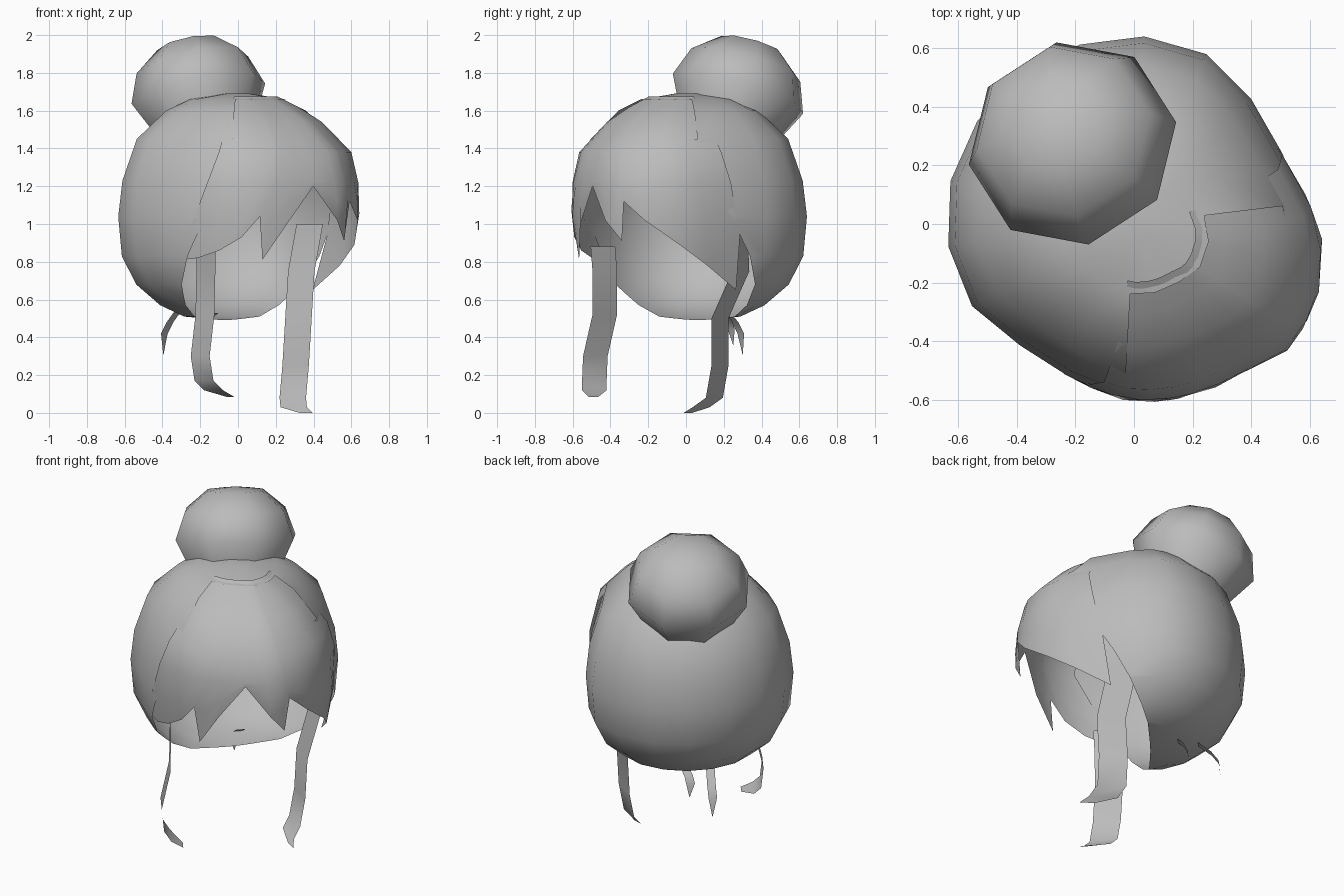
import bpy, bmesh
from math import sin, cos, atan2, degrees, radians, pi
from mathutils import Vector, Matrix

if "Cube" in bpy.data.objects:
    bpy.data.objects.remove(bpy.data.objects["Cube"])

hair = bpy.data.materials.new("hair grey")
hair.diffuse_color = (0.5, 0.5, 0.5, 1)
hair.use_nodes = True
hair.node_tree.nodes["Principled BSDF"].inputs["Base Color"].default_value = hair.diffuse_color


def to_world(u, v, z):
    """Head space (u = side, v = face direction) to world; the head is turned."""
    return Vector((0.8 * u + 0.6 * v, 0.6 * u - 0.8 * v, z))


def interp(table, x):
    """Linear interpolation in a list of (x, y) pairs."""
    for (x0, y0), (x1, y1) in zip(table, table[1:]):
        if x <= x1:
            return y0 + (y1 - y0) * (max(x, x0) - x0) / (x1 - x0)
    return table[-1][1]


# Plan radius of the head by angle (0 = face direction), and height profiles
plan = [(-180, .64), (-160, .64), (-132, .645), (-104, .63), (-90, .595), (-73, .55),
        (-49, .58), (-39, .6), (0, .625), (14, .675), (34, .667), (50, .635),
        (74, .56), (89, .56), (125, .642), (160, .64), (180, .64)]
shell_profile = [(.49, .12), (.51, .45), (.57, .65), (.68, .85), (.83, .97), (1.04, 1),
                 (1.23, .965), (1.45, .845), (1.6, .6), (1.66, .4), (1.69, .1)]
fringe_profile = [(.65, .84), (.8, .94), (.92, .97), (1.05, 1), (1.2, .995),
                  (1.38, .93), (1.54, .69), (1.66, .4), (1.68, .3)]


def on_head(deg, z, profile):
    r = interp(plan, deg) * interp(profile, z)
    return Vector((r * sin(radians(deg)), r * cos(radians(deg)), z))


def finish(name, bm):
    bmesh.ops.recalc_face_normals(bm, faces=bm.faces)
    me = bpy.data.meshes.new(name)
    bm.to_mesh(me)
    bm.free()
    me.materials.append(hair)
    for p in me.polygons:
        p.use_smooth = True
    ob = bpy.data.objects.new(name, me)
    bpy.context.collection.objects.link(ob)
    return ob


def skin(bm, rows):
    """Quads between successive rows of points."""
    vs = [[bm.verts.new(p) for p in r] for r in rows]
    for a, b in zip(vs, vs[1:]):
        for i in range(len(a) - 1):
            bm.faces.new((a[i], a[i + 1], b[i + 1], b[i]))


# Hair shell: lofted rings, closed at both poles
bm = bmesh.new()
angles = [-180 + 20 * k for k in range(19)]
skin(bm, [[on_head(a, z, shell_profile) for a in angles] for z, k in shell_profile])
bmesh.ops.remove_doubles(bm, verts=bm.verts, dist=1e-4)
bmesh.ops.holes_fill(bm, edges=[e for e in bm.edges if e.is_boundary], sides=0)
# open the face with a tilted plane, and leave out what the fringe replaces
bmesh.ops.bisect_plane(bm, geom=bm.verts[:] + bm.edges[:] + bm.faces[:],
                       plane_co=(0, -0.06, 0.55), plane_no=(0.22, 1, -0.6),
                       clear_outer=True)
covered = []
for f in bm.faces:
    c = f.calc_center_median()
    if -32 < degrees(atan2(c.x, c.y)) < 52 and c.y > 0 and .9 < c.z < 1.64:
        covered.append(f)
bmesh.ops.delete(bm, geom=covered, context='FACES')
for vert in bm.verts:
    vert.co = to_world(*vert.co)
finish("hair_shell", bm)

# Fringe: panel over the forehead with a jagged lower edge (angle, height)
edge = [(-72, .81), (-60, .82), (-47, .86), (-35, .93), (-26, 1.04), (-24, .81),
        (-12, 1.0), (2, 1.2), (14, 1.02), (22, .91), (24, 1.12), (34, 1.02),
        (50, .89), (65, .78), (87, .65)]
rows = [[] for k in range(7)]
for deg, z in edge:
    levels = [z, (z + 1.22) / 2, 1.22, 1.38, 1.54, 1.62, 1.675]
    shrink = (1, .86, .74, .66, .62, .6, .6) if deg < 0 else (1, .97, .9, .85, .8, .77, .75)
    for row, h, s in zip(rows, levels, shrink):
        p = on_head(deg * s, h, fringe_profile)
        row.append(to_world(p.x * 1.01, p.y * 1.01, p.z))
bm = bmesh.new()
skin(bm, rows)
finish("fringe", bm)

# Bun: eight-sided turned profile, leaning back
bm = bmesh.new()
profile = [(.26, -.21), (.365, 0), (.305, .16), (.17, .27)]
rings = [[Vector((r * cos(k * pi / 4 + .18), r * sin(k * pi / 4 + .18), h))
          for k in range(8)] for r, h in profile]
skin(bm, [r + [r[0]] for r in rings])
bmesh.ops.remove_doubles(bm, verts=bm.verts, dist=1e-4)
tip = bm.verts.new((0, 0, .29))
top = [e for e in bm.edges if e.is_boundary and e.verts[0].co.z > .2]
for e in top:
    bm.faces.new((e.verts[0], e.verts[1], tip))
lean = Matrix.Rotation(radians(19), 4, Vector((-0.8, -0.6, 0)))
bm.transform(Matrix.Translation((-.21, .275, 1.69)) @ lean)
finish("bun", bm)


# Loose strands: flat ribbons
def ribbon(name, path, width, tip):
    """path: centre points; width: full width vector; tip: end width factor."""
    w = Vector(width) / 2
    bm = bmesh.new()
    rows = []
    for i, p in enumerate(path):
        k = tip if i == len(path) - 1 else 1
        rows.append([Vector(p) - w * k, Vector(p) + w * k])
    skin(bm, rows)
    finish(name, bm)


ribbon("left_strand", [(-.17, -.44, .88), (-.17, -.43, .75), (-.175, -.43, .52),
                       (-.2, -.48, .3), (-.18, -.485, .17), (-.13, -.485, .12),
                       (-.04, -.49, .085)], (.1, -.13, 0), .4)
ribbon("right_strand", [(.38, .28, 1.0), (.335, .29, .75), (.32, .18, .5),
                        (.305, .18, .25), (.29, .15, .08), (.295, .08, .03),
                        (.36, .01, 0)], (.14, -.09, 0), .5)

# Small wisps at the nape
ribbon("nape_wisp_left", [(-.31, .2, .55), (-.36, .26, .48), (-.39, .29, .42),
                          (-.395, .3, .31)], (.035, .035, 0), .05)
ribbon("nape_wisp_right", [(-.12, .2, .53), (-.18, .23, .48), (-.2, .24, .44),
                           (-.2, .25, .36)], (.035, .035, 0), .05)
